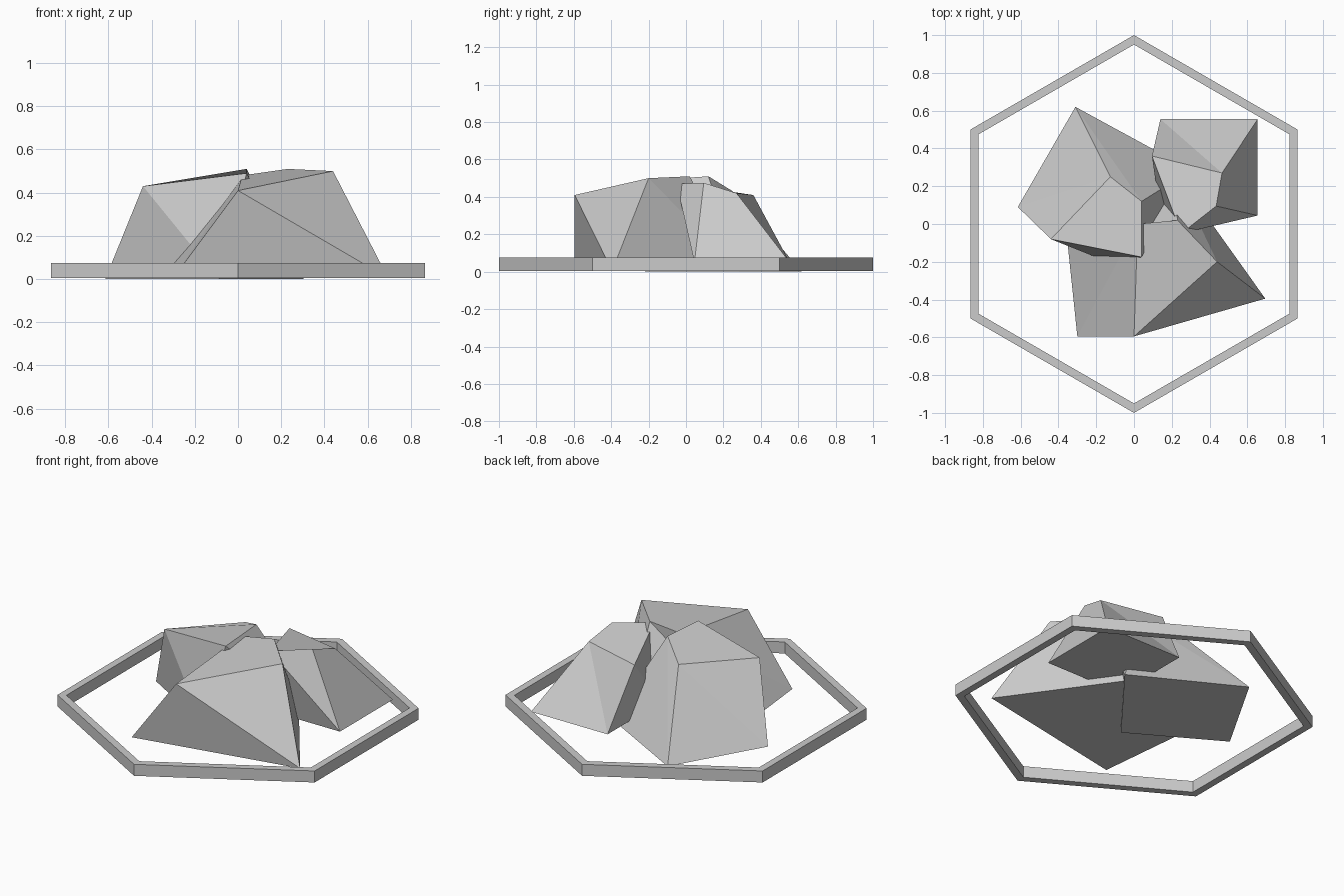
import bpy
from math import sin, cos, radians

if "Cube" in bpy.data.objects:
    bpy.data.objects.remove(bpy.data.objects["Cube"])


def make_object(name, verts, faces):
    mesh = bpy.data.meshes.new(name)
    mesh.from_pydata(verts, [], faces)
    mesh.update()
    obj = bpy.data.objects.new(name, mesh)
    bpy.context.collection.objects.link(obj)
    return obj


def hex_ring(name, r_out, r_in, z0, z1):
    # Loops in order: outer bottom, outer top, inner top, inner bottom
    verts = [(r * cos(radians(30 + 60 * i)), r * sin(radians(30 + 60 * i)), z)
             for r, z in ((r_out, z0), (r_out, z1), (r_in, z1), (r_in, z0))
             for i in range(6)]
    faces = []
    for k in range(4):
        a, b = k * 6, (k + 1) % 4 * 6
        for i in range(6):
            j = (i + 1) % 6
            faces.append((a + i, a + j, b + j, b + i))
    return make_object(name, verts, faces)


def rock(name, base_z, base, top):
    # Four-sided boulder: flat base, tilted top, twisted sides split in two
    verts = [(x, y, base_z) for x, y in base] + top
    faces = [(3, 2, 1, 0), (4, 5, 6, 7)]
    for i in range(4):
        j = (i + 1) % 4
        faces += [(i, j, 4 + i), (j, 4 + j, 4 + i)]
    return make_object(name, verts, faces)


# Hexagonal tile border
hex_ring("tile_border", 1.0, 0.95, 0.005, 0.075)

# Three interlocking boulders
rock("left_rock", 0.0,
     [(-0.615, 0.09), (-0.09, -0.22), (0.305, 0.285), (-0.31, 0.62)],
     [(-0.44, -0.08, 0.43), (0.04, -0.175, 0.49),
      (0.04, 0.12, 0.51), (-0.125, 0.25, 0.43)])
rock("front_rock", 0.005,
     [(-0.30, -0.595), (0.695, -0.395), (0.21, 0.285), (-0.355, -0.07)],
     [(0.0, -0.595, 0.41), (0.44, -0.20, 0.50),
      (0.23, 0.02, 0.51), (0.02, 0.0, 0.48)])
rock("back_rock", 0.05,
     [(0.14, 0.045), (0.655, 0.045), (0.655, 0.555), (0.14, 0.555)],
     [(0.25, -0.05, 0.47), (0.435, 0.095, 0.475),
      (0.466, 0.27, 0.42), (0.095, 0.36, 0.41)])
